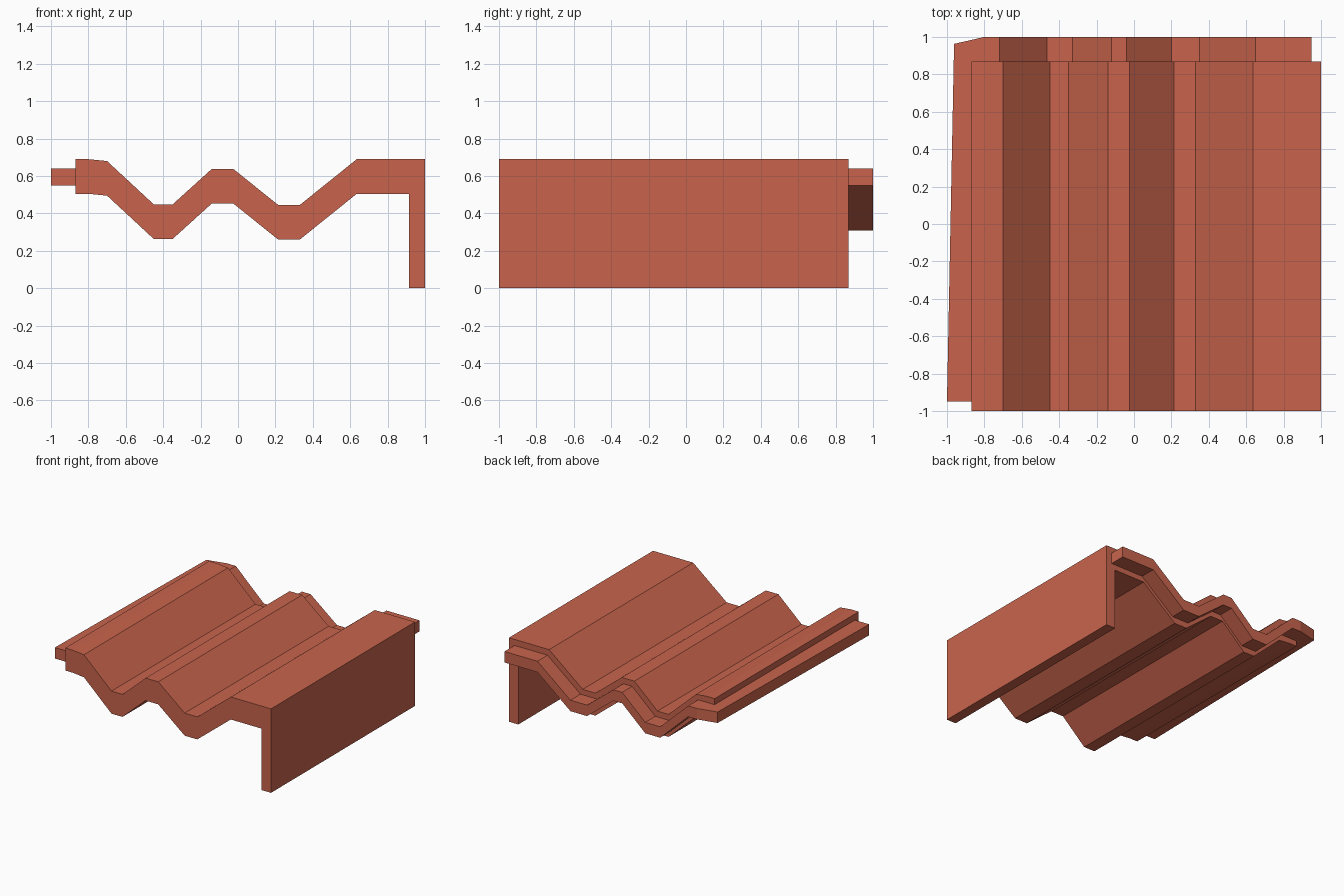
import bpy, bmesh
from mathutils import Vector

if "Cube" in bpy.data.objects:
    bpy.data.objects.remove(bpy.data.objects["Cube"])

clay = bpy.data.materials.new("clay")
clay.diffuse_color = (0.58, 0.127, 0.072, 1)
clay.use_nodes = True
clay.node_tree.nodes["Principled BSDF"].inputs["Base Color"].default_value = clay.diffuse_color


def prism(name, outline, direction):
    """Extrude a closed outline of 3D points along a direction."""
    bm = bmesh.new()
    face = bm.faces.new([bm.verts.new(p) for p in outline])
    ext = bmesh.ops.extrude_face_region(bm, geom=[face], use_keep_orig=True)
    moved = [v for v in ext["geom"] if isinstance(v, bmesh.types.BMVert)]
    bmesh.ops.translate(bm, verts=moved, vec=Vector(direction))
    bmesh.ops.recalc_face_normals(bm, faces=bm.faces)
    mesh = bpy.data.meshes.new(name)
    bm.to_mesh(mesh)
    bm.free()
    mesh.materials.append(clay)
    obj = bpy.data.objects.new(name, mesh)
    bpy.context.collection.objects.link(obj)
    return obj


# Main tile: wavy sheet with a hanging skirt on the right edge
wave = [(-0.87, 0.69), (-0.80, 0.69), (-0.70, 0.68), (-0.45, 0.448),
        (-0.35, 0.448), (-0.14, 0.638), (-0.025, 0.638), (0.215, 0.445),
        (0.33, 0.445), (0.635, 0.69)]
skirt = [(1, 0.69), (1, 0), (0.915, 0), (0.915, 0.505)]
under = [(x, z - 0.185) for x, z in reversed(wave)]
prism("tile_body", [(x, -1, z) for x, z in wave + skirt + under], (0, 1.87, 0))

# Back lip: thinner wave tucked under the next tile
lip = [(-0.72, 0.64), (-0.465, 0.40), (-0.33, 0.40), (-0.12, 0.59),
       (-0.04, 0.59), (0.20, 0.40), (0.35, 0.40), (0.65, 0.64), (0.95, 0.64)]
lip_under = [(x, z - 0.09) for x, z in reversed(lip)]
prism("back_lip", [(x, 0.87, z) for x, z in lip + lip_under], (0, 0.13, 0))

# Side flange: tapered interlocking strip meeting the lip at the rear corner
plan = [(-1, -0.95), (-0.87, -0.95), (-0.87, 0.87), (-0.72, 0.87),
        (-0.72, 1), (-0.80, 1), (-0.962, 0.963)]
prism("side_flange", [(x, y, 0.55) for x, y in plan], (0, 0, 0.09))
